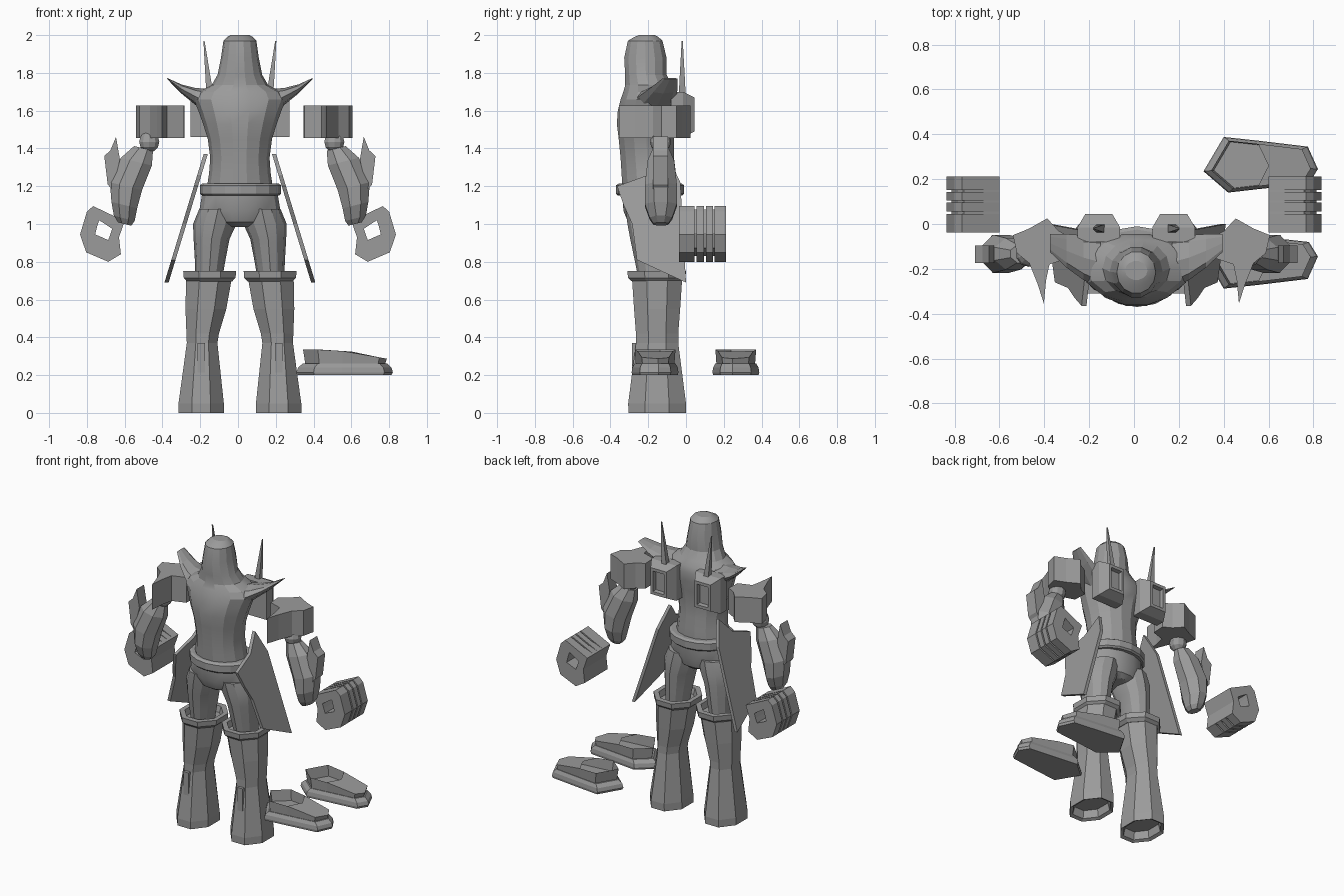
import bpy, bmesh, math

if "Cube" in bpy.data.objects:
    bpy.data.objects.remove(bpy.data.objects["Cube"])

grey = bpy.data.materials.new("plain grey")
grey.diffuse_color = (0.33, 0.33, 0.33, 1)
grey.use_nodes = True
grey.node_tree.nodes["Principled BSDF"].inputs["Base Color"].default_value = grey.diffuse_color
CX = 0.01  # mirror plane of the body


def finish(name, bm, smooth=0):
    bmesh.ops.recalc_face_normals(bm, faces=bm.faces)
    me = bpy.data.meshes.new(name)
    bm.to_mesh(me)
    bm.free()
    me.materials.append(grey)
    ob = bpy.data.objects.new(name, me)
    bpy.context.collection.objects.link(ob)
    if smooth:
        bpy.ops.object.select_all(action='DESELECT')
        ob.select_set(True)
        bpy.context.view_layer.objects.active = ob
        bpy.ops.object.shade_smooth_by_angle(angle=math.radians(smooth))
    return ob


def loft(name, rings, caps=(True, True), smooth=0, extra=None):
    """Skin a list of equal-length point rings; extra = added top polygon."""
    bm = bmesh.new()
    vs = [[bm.verts.new(p) for p in r] for r in rings]
    n = len(rings[0])
    for a, b in zip(vs, vs[1:]):
        for i in range(n):
            bm.faces.new((a[i], a[(i + 1) % n], b[(i + 1) % n], b[i]))
    if caps[0]:
        bm.faces.new(vs[0])
    if caps[1]:
        bm.faces.new(vs[-1])
    if extra:
        idx, pt = extra
        bm.faces.new([vs[-1][i] for i in idx] + [bm.verts.new(pt)])
    return finish(name, bm, smooth)


def oval(cx, z, rx, y0, y1, n=14, off=0.0):
    cy, ry = (y0 + y1) / 2, (y1 - y0) / 2
    k = [2 * math.pi * (i + off) / n for i in range(n)]
    f = 1 / math.cos(math.pi / n) if off else 1
    return [(cx + rx * f * math.cos(a), cy + ry * f * math.sin(a), z) for a in k]


def slab_y(name, pts, y0, y1):
    """Prism along y from an x,z outline."""
    return loft(name, [[(x, y, z) for x, z in pts] for y in (y0, y1)])


# torso and hooded head
body = [(1.19, .175, -.34, -.05), (1.27, .163, -.345, -.05), (1.35, .157, -.35, -.06),
        (1.45, .17, -.36, -.06), (1.53, .195, -.37, -.05), (1.60, .22, -.365, -.04),
        (1.66, .245, -.35, -.04), (1.70, .22, -.335, -.05), (1.735, .15, -.325, -.07),
        (1.79, .118, -.325, -.10), (1.88, .10, -.33, -.10), (1.97, .087, -.31, -.122),
        (1.99, .068, -.275, -.145), (2.0, .05, -.25, -.165)]
loft("torso_and_head", [oval(CX, z, rx, a, b) for z, rx, a, b in body], smooth=20)

# belt and pelvis
loft("belt", [oval(CX + .003, z, r, -.19 - d, -.19 + d, 16) for z, r, d in
              ((1.15, .205, .17), (1.16, .215, .18), (1.205, .215, .18), (1.215, .2, .165))])
loft("pelvis", [oval(CX, z, r, a, b) for z, r, a, b in
                ((.985, .06, -.27, -.09), (1.01, .16, -.31, -.06),
                 (1.07, .215, -.335, -.045), (1.16, .2, -.34, -.04))], smooth=25)

for s, side in ((1, "right"), (-1, "left")):
    # collar horn
    horn = [(.16, 1.64, .075, -.17, .12), (.235, 1.675, .045, -.15, .10),
            (.31, 1.715, .024, -.12, .075), (.385, 1.77, .003, -.085, .04)]
    loft("collar_horn_" + side,
         [[(CX + s * x, y + hy * math.cos(a), z + hz * math.sin(a))
           for a in [i * math.pi / 4 for i in range(8)]] for x, z, hz, y, hy in horn])

    # thigh
    loft("thigh_" + side, [oval(CX + s * x, z, r, a, b, 12) for z, x, r, a, b in
         ((.70, .165, .07, -.25, -.07), (.80, .158, .08, -.27, -.06), (.92, .15, .095, -.295, -.05),
          (1.0, .133, .115, -.31, -.045), (1.08, .115, .10, -.32, -.05))], smooth=25)

    # boot shaft with hollow sole, cuff and front plate
    boot = [(.06, .205, .09, .12), (.01, .205, .10, .132), (.0, .205, .12, .152),
            (.05, .205, .12, .153), (.37, .20, .081, .112), (.42, .197, .086, .112),
            (.55, .18, .108, .122), (.70, .165, .12, .132)]
    loft("boot_" + side, [oval(CX + s * x, z, r, -.153 - d, -.153 + d, 8, .5)
                          for z, x, r, d in boot])
    loft("boot_cuff_" + side, [oval(CX + s * .16, z, r, -.155 - d, -.155 + d, 8, .5)
                               for z, r, d in ((.695, .118, .13), (.715, .137, .152),
                                               (.75, .14, .155), (.75, .11, .12), (.71, .10, .11))])
    x = CX + s * .205
    slab_y("boot_plate_" + side, [(x - .02, .18), (x + .02, .18), (x + .02, .37), (x - .02, .37)],
           -.285, -.23)

    # hanging hip plate, leaning outward toward the bottom
    plate = [(-.365, 1.2), (-.2, 1.26), (-.1, 1.37), (-.03, 1.22), (0, .69),
             (-.26, .81), (-.285, 1.0), (-.33, 1.1)]
    loft("hip_plate_" + side,
         [[(CX + s * (.17 + (1.37 - z) * .305 + t), y, z) for y, z in plate] for t in (0, .022)])

    # back pod with recessed panel, and antenna
    pod = [(-.08, .095, 0), (-.015, .095, 0), (.045, .06, .03), (.045, .042, .05), (.02, .038, .055)]
    loft("back_pod_" + side,
         [[(CX + s * .167 + u * hx, y, z) for u, z in
           ((-1, 1.46 + i), (1, 1.46 + i), (1, 1.70 - i), (-1, 1.70 - i))] for y, hx, i in pod])
    loft("antenna_" + side,
         [[(CX + s * x + u * r, -.02 + v * r, z) for u, v in ((-1, -1), (1, -1), (1, 1), (-1, 1))]
          for z, x, r in ((1.66, .155, .019), (1.75, .166, .015), (1.97, .19, .003))])

    # hooked shoulder guard
    guard = [(.573, -.05), (.555, -.13), (.50, -.175), (.462, -.27), (.435, -.355), (.425, -.25),
             (.41, -.18), (.32, -.15), (.315, -.06), (.37, -.03), (.42, .025), (.50, -.02)]
    loft("shoulder_guard_" + side,
         [[(.033 + s * x, y, z) for x, y in guard] for z in (1.455, 1.628)])

    # elbow ball
    bm = bmesh.new()
    bmesh.ops.create_uvsphere(bm, u_segments=10, v_segments=6, radius=.056)
    bmesh.ops.translate(bm, verts=bm.verts, vec=(.02 + s * .49, -.135, 1.435))
    finish("elbow_" + side, bm)

    # forearm and its blade
    arm = [(1.40, .51, .05, .04), (1.33, .548, .082, .07), (1.20, .603, .085, .085),
           (1.10, .612, .068, .085), (1.03, .612, .055, .06), (1.0, .61, .035, .04)]
    loft("forearm_" + side,
         [[(CX + s * (x + p[0]), p[1], z - p[0] * -.25) for p in oval(0, 0, r, -.133 - d, -.133 + d, 8, .5)]
          for z, x, r, d in arm])
    blade = [(.66, 1.16), (.70, 1.21), (.718, 1.36), (.685, 1.39), (.656, 1.462),
             (.635, 1.34), (.65, 1.28)]
    slab_y("forearm_blade_" + side, [(CX + s * x, z) for x, z in blade], -.175, -.095)

    # hand: curled ring of palm plus four fingers
    outer = [(.767, 1.095), (.60, 1.015), (.63, .93), (.62, .84),
             (.687, .80), (.804, .85), (.836, .945), (.80, 1.065)]
    inner = [(.735, 1.02), (.666, .975), (.676, .945), (.687, .915),
             (.71, .925), (.756, .945), (.75, .97), (.742, 1.0)]

    def ring_bar(name, k, y0, y1):
        out = [(a + (c - a) * k if a > .68 else a, b + (d - b) * k if a > .68 else b)
               for (a, b), (c, d) in zip(outer, inner)]
        rows = [[(s * x, y, z) for x, z in pts] for pts, y in
                ((out, y0), (out, y1), (inner, y1), (inner, y0), (out, y0))]
        loft(name, rows, caps=(False, False))

    ring_bar("palm_" + side, .25, -.03, .195)
    for i, (y0, y1) in enumerate(((-.037, .045), (.055, .095), (.105, .142), (.152, .212))):
        ring_bar("finger_%d_%s" % (i + 1, side), 0, y0, y1)

    # detached shoe: sole, open upper and toe cover
    shoe = [(.31, .235), (.40, .388), (.55, .372), (.775, .345),
            (.82, .245), (.78, .18), (.55, .155), (.42, .14)]

    def outline(k, zf):
        return [(.575 + (x - .575) * k, .05 + s * (.26 + (y - .26) * k - .05), zf(x))
                for x, y in shoe]

    def top(x):
        return .335 - max(0, x - .5) * .15
    loft("shoe_sole_" + side, [outline(k, lambda x, z=z: z) for k, z in
                               ((.97, .2), (1, .215), (.97, .24), (.87, .262))])
    loft("shoe_upper_" + side, [outline(.82, lambda x: .25), outline(.87, top)],
         caps=(False, False), extra=((2, 3, 4, 5, 6), (.60, .05 + s * .21, .325)))
